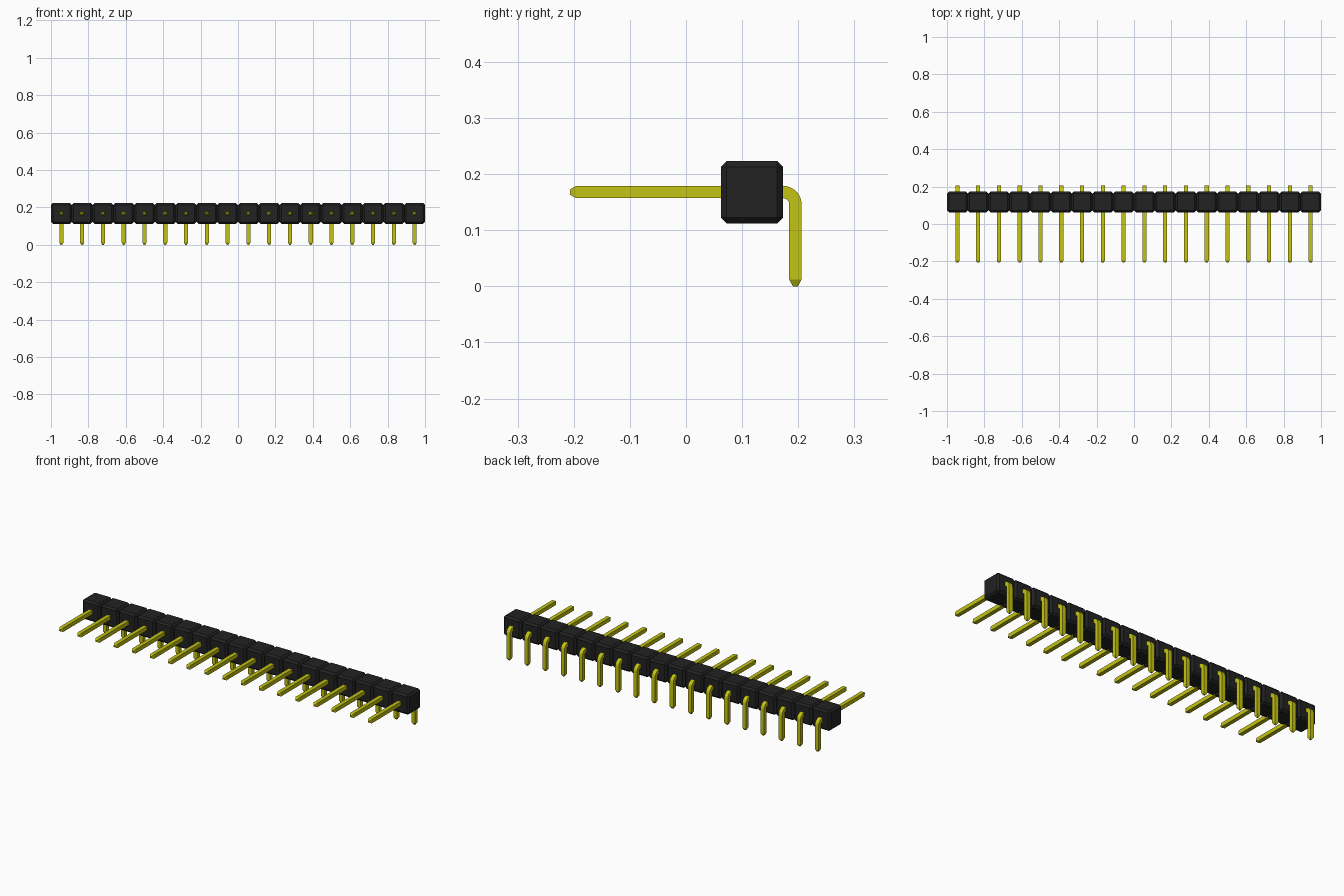
import bpy
import bmesh
import math
from mathutils import Vector

if "Cube" in bpy.data.objects:
    bpy.data.objects.remove(bpy.data.objects["Cube"], do_unlink=True)

COUNT = 18
PITCH = 2.0 / COUNT
HALF = 0.011          # half thickness of a pin
TIP = 0.0045          # half thickness at its ends
PIN_Z, LEG_Y = 0.168, 0.195
BEND = 0.022          # centre-line bend radius
BEND_STEPS = 8


def material(name, colour, roughness):
    mat = bpy.data.materials.new(name)
    mat.use_nodes = True
    mat.diffuse_color = colour
    bsdf = mat.node_tree.nodes["Principled BSDF"]
    bsdf.inputs["Base Color"].default_value = colour
    bsdf.inputs["Roughness"].default_value = roughness
    return mat


def finish(bm, name, mat):
    bmesh.ops.recalc_face_normals(bm, faces=bm.faces)
    mesh = bpy.data.meshes.new(name)
    bm.to_mesh(mesh)
    bm.free()
    mesh.materials.append(mat)
    return mesh


# Chamfered plastic block around one pin
def housing_mesh(mat):
    bm = bmesh.new()
    bmesh.ops.create_cube(bm, size=1.0)
    bmesh.ops.scale(bm, vec=(PITCH, 0.111, 0.111), verts=bm.verts)
    bmesh.ops.bevel(bm, geom=bm.edges[:], offset=0.0105, segments=1,
                    affect='EDGES')
    return finish(bm, "housing_block", mat)


# Square bar swept along an L-shaped path with tapered ends
def pin_mesh(mat):
    # Each section: y, z, direction angle, half thickness
    sections = [(-0.207, PIN_Z, 0, TIP), (-0.196, PIN_Z, 0, HALF)]
    for i in range(BEND_STEPS + 1):
        a = math.pi / 2 * i / BEND_STEPS
        sections.append((LEG_Y - BEND + BEND * math.sin(a),
                         PIN_Z - BEND + BEND * math.cos(a), a, HALF))
    down = math.pi / 2
    sections += [(LEG_Y, 0.012, down, HALF), (LEG_Y, 0, down, TIP)]

    bm = bmesh.new()
    rings = []
    for y, z, a, h in sections:
        across = Vector((0, math.sin(a), math.cos(a)))
        rings.append([bm.verts.new(Vector((sx * h, y, z)) + across * (sn * h))
                      for sx, sn in ((-1, -1), (1, -1), (1, 1), (-1, 1))])
    for r, s in zip(rings, rings[1:]):
        for k in range(4):
            n = (k + 1) % 4
            bm.faces.new((r[k], r[n], s[n], s[k]))
    bm.faces.new(rings[0])
    bm.faces.new(rings[-1])
    return finish(bm, "pin", mat)


def place(name, mesh, location):
    obj = bpy.data.objects.new(name, mesh)
    obj.location = location
    bpy.context.collection.objects.link(obj)
    return obj


black = material("black_plastic", (0.016, 0.016, 0.016, 1), 0.6)
gold = material("yellow_metal", (0.55, 0.55, 0.006, 1), 0.4)
block, pin = housing_mesh(black), pin_mesh(gold)

# Row of identical blocks and pins
for i in range(COUNT):
    x = (i + 0.5) * PITCH - 1
    place(f"housing_block_{i + 1}", block, (x, 0.1175, 0.1675))
    bent_pin = place(f"pin_{i + 1}", pin, (x, 0, 0))

# Smooth the bend, keep the bar edges sharp (the mesh is shared)
bpy.ops.object.select_all(action='DESELECT')
bent_pin.select_set(True)
bpy.context.view_layer.objects.active = bent_pin
bpy.ops.object.shade_smooth_by_angle(angle=math.radians(20))
